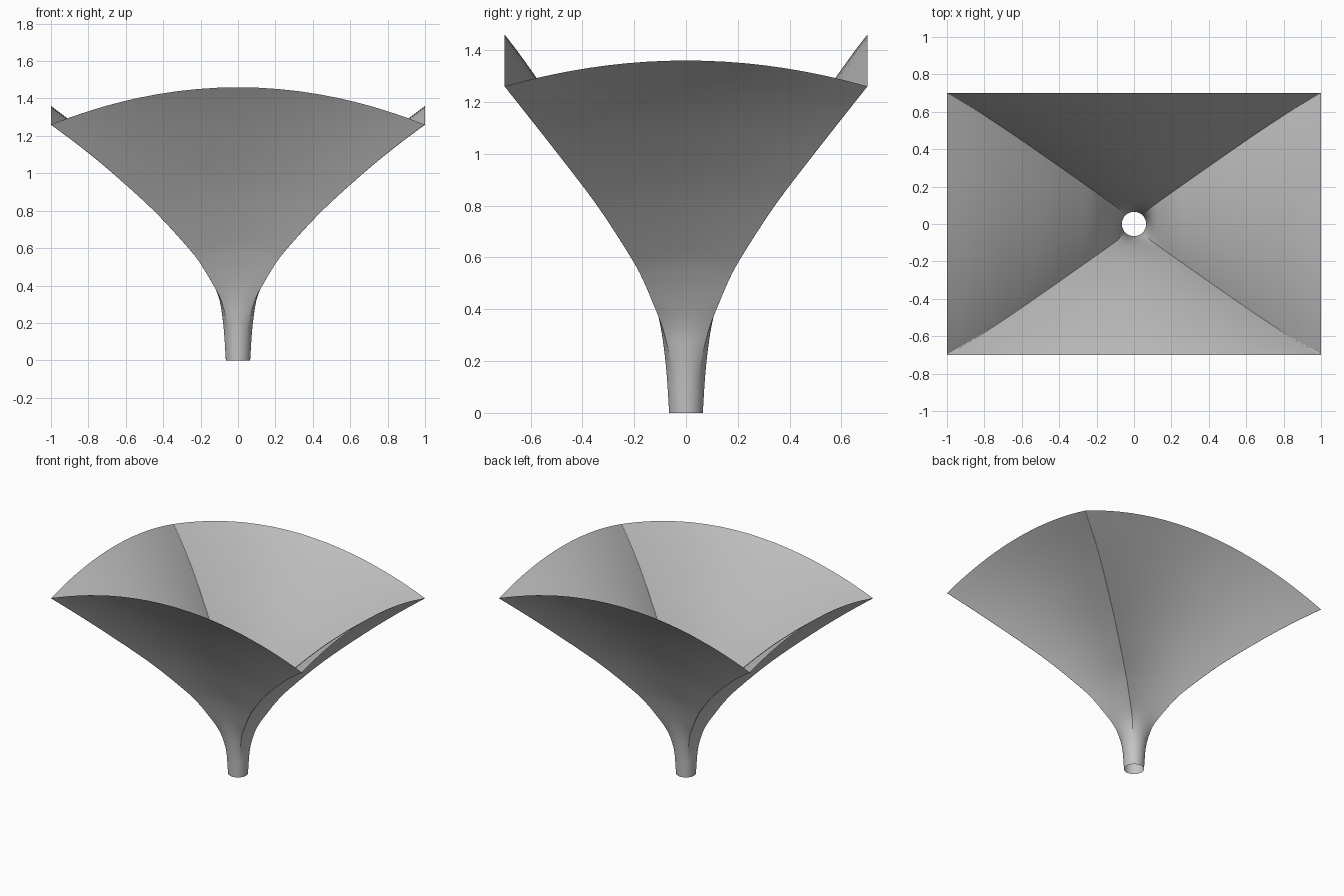
import bpy
import bmesh
import math
from mathutils import Vector

cube = bpy.data.objects.get("Cube")
if cube:
    bpy.data.objects.remove(cube, do_unlink=True)

grey = bpy.data.materials.new("plain_grey")
grey.use_nodes = True
colour = (0.55, 0.55, 0.55, 1)
grey.diffuse_color = colour
grey.node_tree.nodes["Principled BSDF"].inputs["Base Color"].default_value = colour

# Corner profile: half width, half depth, height
PROFILE = [Vector(p) for p in (
    (0.065, 0.065, 0), (0.074, 0.074, 0.14), (0.085, 0.085, 0.24),
    (0.10, 0.098, 0.32), (0.133, 0.12, 0.4), (0.19, 0.16, 0.5),
    (0.265, 0.213, 0.6), (0.45, 0.343, 0.8), (0.67, 0.495, 1.0),
    (0.84, 0.605, 1.14), (1.0, 0.70, 1.26))]
STEPS = 6      # rings between profile points
SIDE = 28      # points along each wall


def smooth_path(points, steps):
    """Catmull-Rom path through the points."""
    ends = [2 * points[0] - points[1]] + points + [2 * points[-1] - points[-2]]
    path = []
    for a, b, c, d in zip(ends, ends[1:], ends[2:], ends[3:]):
        for i in range(steps):
            t = i / steps
            path.append(0.5 * (2 * b + (c - a) * t + (2 * a - 5 * b + 4 * c - d) * t**2
                               + (3 * b - a - 3 * c + d) * t**3))
    return path + [points[-1]]


def section(width, depth, corner_z):
    """Ring that turns from a circle to a rectangle, domed along each wall."""
    m = min(max((corner_z - 0.12) / 0.33, 0), 1)
    square = m * m * (3 - 2 * m)
    size = max((width - 0.065) / 0.935, 0)
    dome = math.sin(size * math.pi / 2)
    ring = []
    for wall in range(4):
        for i in range(SIDE):
            # Points crowd towards the corners to keep the creases narrow
            u = math.sin((2 * i / SIDE - 1) * math.pi / 2)
            angle = u * math.pi / 4
            p = Vector((1, u)).lerp(Vector((math.cos(angle), math.sin(angle))), 1 - square)
            for _ in range(wall):
                p = Vector((-p.y, p.x))
            rise = (0.10 if wall % 2 == 0 else 0.20) * (1 - u * u) * dome
            ring.append((p.x * width, p.y * depth, corner_z + rise))
    return ring


# Flared horn, an open thin shell
bm = bmesh.new()
rings = [[bm.verts.new(co) for co in section(*p)] for p in smooth_path(PROFILE, STEPS)]
for low, high in zip(rings, rings[1:]):
    for i in range(len(low)):
        j = (i + 1) % len(low)
        bm.faces.new((low[i], low[j], high[j], high[i])).smooth = True

mesh = bpy.data.meshes.new("horn_shell")
bm.to_mesh(mesh)
bm.free()
mesh.materials.append(grey)
horn = bpy.data.objects.new("horn_shell", mesh)
bpy.context.collection.objects.link(horn)
